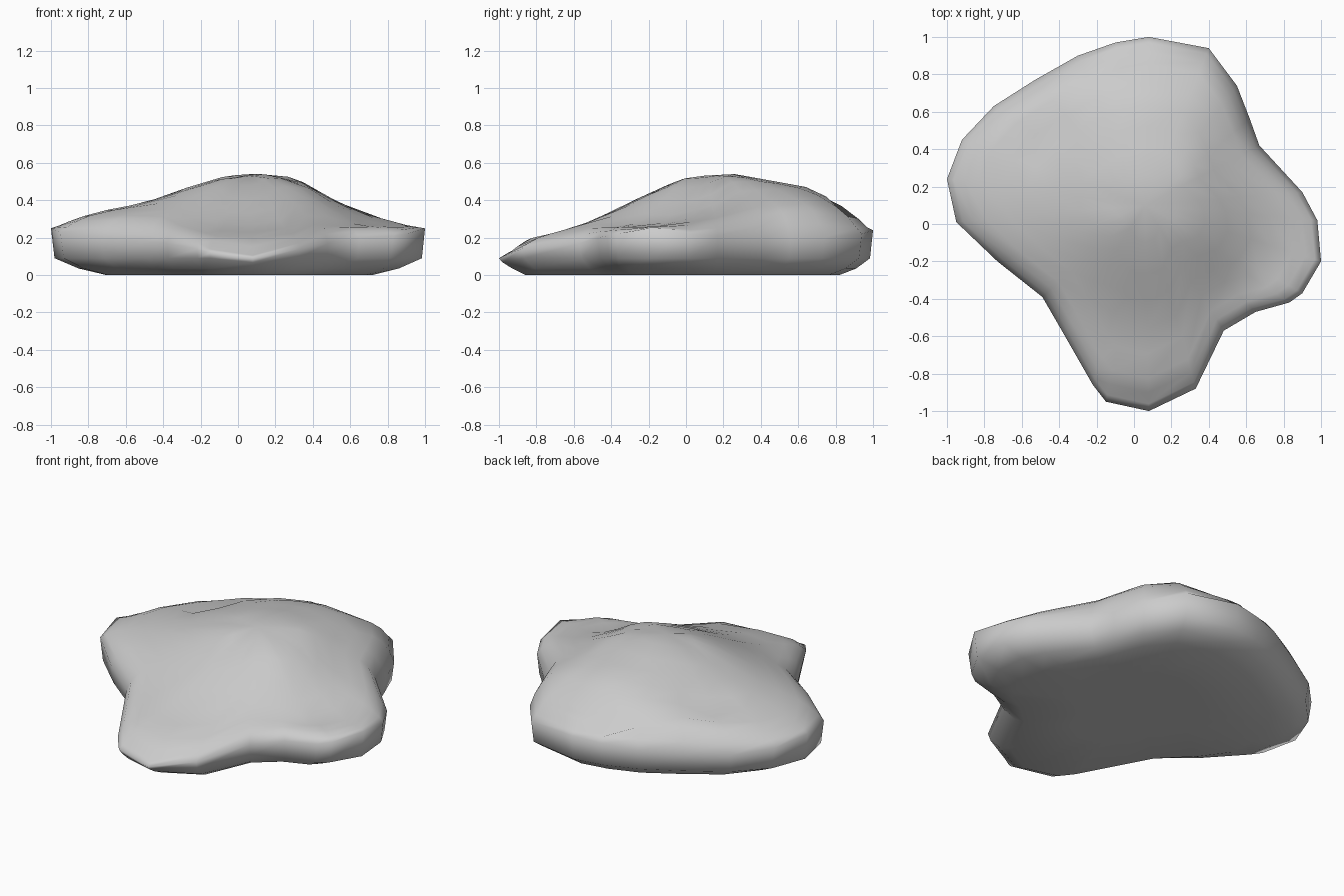
import bpy, bmesh
from mathutils import Vector

if "Cube" in bpy.data.objects:
    bpy.data.objects.remove(bpy.data.objects["Cube"])

# Plan outline: x, y, upper rim height, scale of the flat underside
OUTLINE = [
    (0.08, 1.00, .24, .80), (-0.10, .97, .23, .80), (-0.30, .90, .21, .80),
    (-0.53, .77, .20, .79), (-0.75, .63, .20, .78), (-0.92, .45, .22, .75),
    (-1.00, .24, .25, .72), (-0.95, .01, .23, .75), (-0.73, -.20, .20, .80),
    (-0.49, -.39, .18, .84), (-0.38, -.58, .17, .85), (-0.22, -.86, .14, .86),
    (-0.15, -.95, .12, .86), (0.08, -1.0, .09, .87), (0.33, -.88, .14, .86),
    (0.48, -.57, .17, .84), (0.65, -.47, .20, .80), (0.83, -.42, .21, .76),
    (0.90, -.37, .22, .73), (1.00, -.20, .25, .70), (0.98, .02, .22, .70),
    (0.90, .17, .21, .73), (0.67, .42, .19, .80), (0.62, .56, .19, .80),
    (0.55, .74, .20, .80), (0.40, .94, .22, .79)]
CENTRE = Vector((0.06, 0.10))

# Height profiles seen from the front (along x) and from the side (along y)
FRONT = [(-1, .25), (-.97, .27), (-.75, .34), (-.5, .39), (-.3, .46), (-.1, .525), (.08, .545),
         (.3, .525), (.45, .44), (.6, .36), (.7, .32), (.9, .28), (1, .25)]
SIDE = [(-1, .09), (-.86, .19), (-.6, .25), (-.4, .34), (-.2, .44), (0, .525),
        (.24, .545), (.65, .47), (.85, .37), (1, .24)]


def lerp(table, t):
    for (a, u), (b, v) in zip(table, table[1:]):
        if t <= b:
            return u + (v - u) * max(0, t - a) / (b - a)
    return table[-1][1]


def height(x, y):
    f, g = lerp(FRONT, x), lerp(SIDE, y)
    full = min(f, g)
    return max(.85 * f * g / .545 + .15 * full, min(full, .26))


bm = bmesh.new()


def ring(fn):
    result = []
    for x, y, rim, base in OUTLINE:
        s, zf = fn(base)
        p = CENTRE + (Vector((x, y)) - CENTRE) * s
        result.append(bm.verts.new((p.x, p.y, zf(p, rim))))
    return result


# Underside and side wall
rings = [ring(lambda b: (b * .5, lambda p, r: 0)),
         ring(lambda b: (b, lambda p, r: 0)),
         ring(lambda b: (.5 + b * .5, lambda p, r: min(.035, r * .4))),
         ring(lambda b: (.982, lambda p, r: min(.09, r * .75))),
         ring(lambda b: (1, lambda p, r: r))]
# Domed upper surface, blending from the rim into the height profile
for s, k in [(.965, .55), (.91, .9), (.84, 1), (.72, 1), (.6, 1), (.47, 1), (.34, 1), (.18, 1)]:
    rings.append(ring(lambda b: (s, lambda p, r: r + (height(p.x, p.y) - r) * k)))
n = len(OUTLINE)
for lo, hi in zip(rings, rings[1:]):
    for i in range(n):
        j = (i + 1) % n
        bm.faces.new((lo[i], lo[j], hi[j], hi[i]))
for loop, z in ((rings[0], 0), (rings[-1], height(*CENTRE))):
    tip = bm.verts.new((CENTRE.x, CENTRE.y, z))
    for i in range(n):
        bm.faces.new((loop[i], loop[(i + 1) % n], tip))

# Small chipped dents on the top
for x, y, d in [(-.12, .87, .06), (.1, .87, .05), (-.56, .44, .04)]:
    top = [v for r in rings[6:] for v in r]
    min(top, key=lambda v: (v.co.xy - Vector((x, y))).length).co.z -= d

bmesh.ops.recalc_face_normals(bm, faces=bm.faces)
for f in bm.faces:
    f.smooth = True
mesh = bpy.data.meshes.new("rock")
bm.to_mesh(mesh)
bm.free()
rock = bpy.data.objects.new("rock", mesh)
bpy.context.collection.objects.link(rock)
